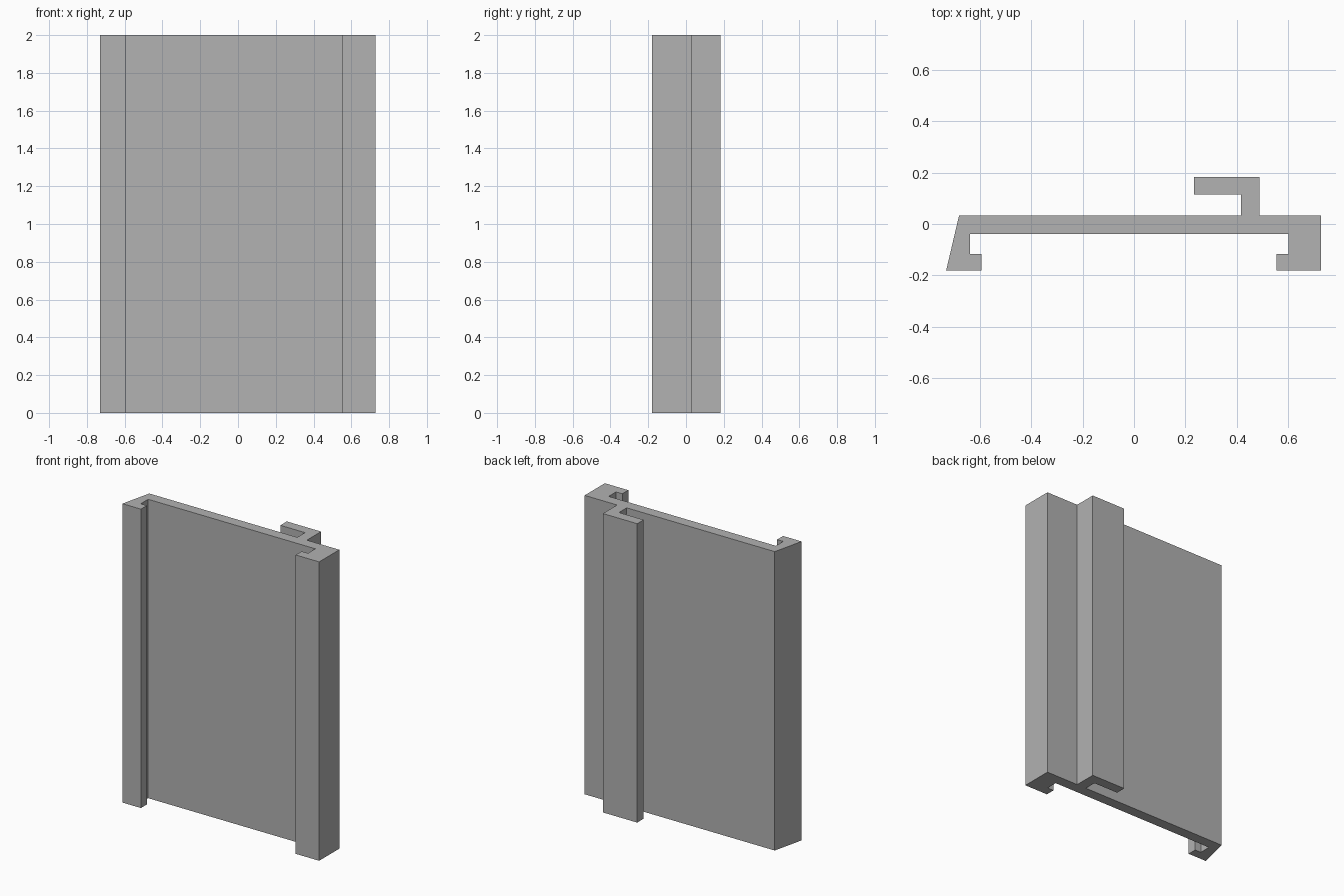
import bpy
import bmesh

cube = bpy.data.objects.get("Cube")
if cube:
    bpy.data.objects.remove(cube, do_unlink=True)

HEIGHT = 2.0

# Plain grey material
grey = bpy.data.materials.new("plain_grey")
grey.use_nodes = True
colour = (0.445, 0.445, 0.445, 1.0)
grey.diffuse_color = colour
grey.node_tree.nodes["Principled BSDF"].inputs["Base Color"].default_value = colour

# Cross-section, counter-clockwise from the slanted edge's front corner
slanted_lip = [(-0.73, -0.18), (-0.593, -0.18), (-0.593, -0.117),
               (-0.638, -0.117), (-0.638, -0.039)]
square_lip = [(0.6, -0.039), (0.6, -0.117), (0.553, -0.117),
              (0.553, -0.18), (0.727, -0.18), (0.727, 0.033)]
back_hook = [(0.487, 0.033), (0.487, 0.183), (0.233, 0.183),
             (0.233, 0.115), (0.416, 0.115), (0.416, 0.033)]
panel_corner = [(-0.68, 0.033)]
profile = slanted_lip + square_lip + back_hook + panel_corner


def extrude_profile(name, points, height, material):
    """Extrude a closed outline upward into a solid."""
    bm = bmesh.new()
    base = bm.faces.new([bm.verts.new((x, y, 0)) for x, y in points])
    result = bmesh.ops.extrude_face_region(bm, geom=[base], use_keep_orig=True)
    top = [v for v in result["geom"] if isinstance(v, bmesh.types.BMVert)]
    bmesh.ops.translate(bm, verts=top, vec=(0, 0, height))
    bmesh.ops.recalc_face_normals(bm, faces=bm.faces)
    mesh = bpy.data.meshes.new(name)
    bm.to_mesh(mesh)
    bm.free()
    mesh.materials.append(material)
    obj = bpy.data.objects.new(name, mesh)
    bpy.context.collection.objects.link(obj)
    return obj


# Panel with two front lips and a back hook, one continuous extrusion
extrude_profile("extruded_panel", profile, HEIGHT, grey)
